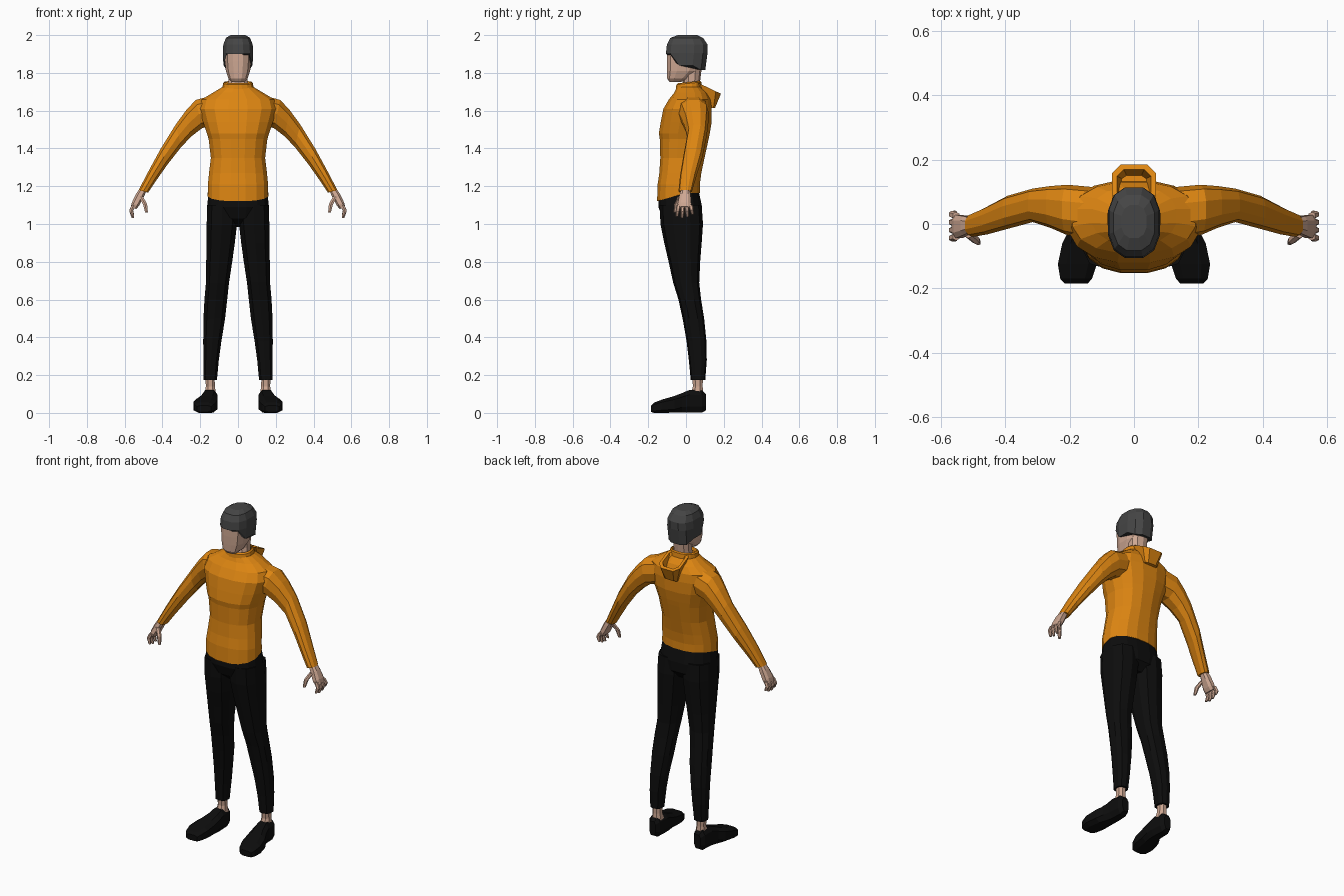
import bpy, bmesh, math
from mathutils import Vector as V


def material(name, rgb):
    m = bpy.data.materials.new(name)
    m.diffuse_color = (*rgb, 1)
    return m


ORANGE = material("orange knit", (0.72, 0.235, 0.006))
BLACK = material("black cloth", (0.004, 0.004, 0.004))
SKIN = material("skin", (0.62, 0.39, 0.29))
HAIR = material("dark grey hair", (0.06, 0.06, 0.06))


def ring(c, u, v, n=12, p=2.3):
    """Superellipse of n points around c, spanned by half axes u and v."""
    pts = []
    for i in range(n):
        a = math.tau * (i + 0.5) / n
        f = [math.copysign(abs(t) ** (2 / p), t) for t in (math.cos(a), math.sin(a))]
        pts.append(V(c) + V(u) * f[0] + V(v) * f[1])
    return pts


def level(z, x0, x1, y0, y1, n=12, p=2.3):
    """Horizontal ring filling the given x and y range."""
    return ring(((x0 + x1) / 2, (y0 + y1) / 2, z), ((x1 - x0) / 2, 0, 0),
                (0, (y1 - y0) / 2, 0), n, p)


def loft(name, rings, mat, mirror=False, caps=True):
    bm = bmesh.new()
    rows = [[bm.verts.new(p) for p in r] for r in rings]
    n = len(rows[0])
    for a, b in zip(rows, rows[1:]):
        for i in range(n):
            j = (i + 1) % n
            bm.faces.new((a[i], a[j], b[j], b[i]))
    if caps:
        bm.faces.new(rows[0])
        bm.faces.new(rows[-1])
    bmesh.ops.recalc_face_normals(bm, faces=bm.faces)
    me = bpy.data.meshes.new(name)
    bm.to_mesh(me)
    bm.free()
    me.materials.append(mat)
    ob = bpy.data.objects.new(name, me)
    bpy.context.collection.objects.link(ob)
    if mirror:
        ob.modifiers.new("mirror", 'MIRROR')
    return ob


# Sweater body: height, half width, front, back
body = [(1.165, .163, -.155, .075), (1.21, .162, -.152, .075), (1.27, .156, -.143, .083),
        (1.35, .146, -.138, .10), (1.45, .158, -.141, .122), (1.48, .168, -.146, .128),
        (1.54, .188, -.136, .138), (1.61, .208, -.122, .138), (1.66, .195, -.092, .132),
        (1.695, .135, -.064, .115), (1.725, .085, -.05, .085)]
rings = [level(z, -x, x, a, b, 16) for z, x, a, b in body]
for p in rings[0]:  # hem dips at the front
    p.z -= 0.045 * max(0, -p.y / 0.155)
loft("sweater_body", rings, ORANGE)

# Collar, slightly lower at the front
rings = [level(z, -x, x, a, b, 16) for z, x, a, b in
         [(1.70, .088, -.058, .088), (1.745, .080, -.052, .082),
          (1.752, .072, -.044, .076), (1.715, .066, -.036, .07)]]
for r in rings:
    for p in r:
        p.z += 0.1 * (p.y - 0.02)
loft("collar", rings, ORANGE)

# Hood lying open on the back: outer wall, rim, inner wall
hood = [(1.615, .045, .11, .155, 0), (1.735, .072, .045, .188, -.48),
        (1.735, .055, .06, .172, -.48), (1.655, .04, .10, .152, -.2)]
rings = []
for z, x, a, b, tilt in hood:
    r = level(z, -x, x, a, b, 8, 3.5)
    for p in r:
        p.z += tilt * (p.y - 0.09)
    rings.append(r)
loft("hood", rings, ORANGE)

# Sleeves: upper edge x z, lower edge x z, front and back
arm = [(.13, 1.685, .13, 1.52, -.05, .115), (.225, 1.66, .188, 1.505, -.035, .122),
       (.275, 1.605, .245, 1.462, -.012, .118), (.33, 1.53, .30, 1.405, .006, .11),
       (.41, 1.40, .375, 1.31, -.015, .088), (.475, 1.28, .435, 1.225, -.032, .055),
       (.527, 1.18, .475, 1.165, -.04, .032)]
loft("sleeve", [ring(((a + c) / 2, (f + g) / 2, (b + d) / 2),
                     ((a - c) / 2, 0, (b - d) / 2), (0, (g - f) / 2, 0), 10)
                for a, b, c, d, f, g in arm], ORANGE, True)

# Hands: palm, four fingers, thumb
palm = [(.50, 1.185, .018, -.026, .02), (.52, 1.15, .021, -.036, .026),
        (.543, 1.105, .020, -.046, .03), (.553, 1.085, .015, -.043, .029)]
loft("palm", [ring((x, (a + b) / 2, z), (w, 0, w * .45), (0, (b - a) / 2, 0), 8, 2.8)
              for x, z, w, a, b in palm], SKIN, True)


def finger(name, path, r):
    loft(name, [ring(p, (r * k, 0, 0), (0, r * k, 0), 6)
                for p, k in zip(path, (1.1, 1, .65))], SKIN, True)


for i, length in enumerate((.06, .068, .064, .05)):
    y = -.039 + .0215 * i
    spread = (i - 1.5) * .003
    finger("finger_%d" % (i + 1), [(.553, y, 1.10), (.566, y + spread, 1.10 - length * .5),
                                   (.556, y + spread * 2, 1.10 - length)], .0108)
finger("thumb", [(.515, -.03, 1.145), (.492, -.05, 1.105), (.484, -.058, 1.06)], .0125)

# Neck and head
loft("neck", [level(z, -x, x, a, b, 10) for z, x, a, b in
              [(1.69, .06, -.03, .075), (1.76, .053, -.015, .075), (1.84, .055, -.02, .085)]], SKIN)
loft("head", [level(z, -x, x, a, b, 12, 2.7) for z, x, a, b in
              [(1.752, .034, -.088, -.025), (1.77, .052, -.101, .02), (1.81, .066, -.103, .07),
               (1.86, .071, -.104, .095), (1.92, .074, -.103, .10)]], SKIN)

# Short hair, stepping down around the ears to the nape
rings = [level(z, -x, x, a, b, 12, 2.5) for z, x, a, b in
         [(1.84, .079, -.107, .105), (1.905, .083, -.109, .117), (1.95, .080, -.104, .117),
          (1.985, .066, -.085, .093), (2.0, .04, -.045, .06)]]
for p in rings[0]:
    p.z = 1.90 if p.y < -.04 else 1.84 if p.y < .04 else 1.815
loft("hair", rings, HAIR)

# Trousers: hips, then mirrored legs
loft("trouser_hips", [level(z, -x, x, a, b, 16, 2.5) for z, x, a, b in
                      [(.985, .07, -.07, .045), (1.03, .145, -.125, .083),
                       (1.09, .166, -.148, .087), (1.17, .158, -.146, .07)]], BLACK)
leg = [(1.10, .0, .166, -.14, .083), (1.0, .002, .169, -.135, .09), (.9, .014, .169, -.115, .083),
       (.8, .028, .171, -.092, .075), (.69, .045, .172, -.068, .07), (.6, .055, .18, -.04, .08),
       (.5, .066, .185, -.018, .096), (.38, .086, .186, .003, .108), (.28, .10, .185, .015, .11),
       (.175, .11, .183, .025, .102)]
loft("trouser_leg", [level(z, *b, n=10, p=2.6) for z, *b in leg], BLACK, True)

# Ankles and shoes
loft("ankle", [level(z, *b, n=8) for z, *b in
               [(.2, .122, .174, .03, .092), (.14, .121, .172, .035, .09),
                (.09, .112, .18, .02, .095)]], SKIN, True)
shoe = [(.107, .128, .172, .02, .10), (.085, .113, .188, .006, .122), (.02, .107, .193, .006, .125),
        (-.02, .105, .205, .006, .108), (-.06, .106, .226, .006, .092),
        (-.125, .112, .24, .006, .073), (-.17, .128, .232, .006, .055), (-.185, .142, .218, .012, .04)]
loft("shoe", [ring(((a + b) / 2, y, (c + d) / 2), ((b - a) / 2, 0, 0), (0, 0, (d - c) / 2), 8, 3)
              for y, a, b, c, d in shoe], BLACK, True)

# Rest the soles on the floor
low = min((v.co.z for v in bpy.data.objects["shoe"].data.vertices))
for v in bpy.data.objects["shoe"].data.vertices:
    if v.co.z < 0.03:
        v.co.z = max(0, v.co.z - low)
